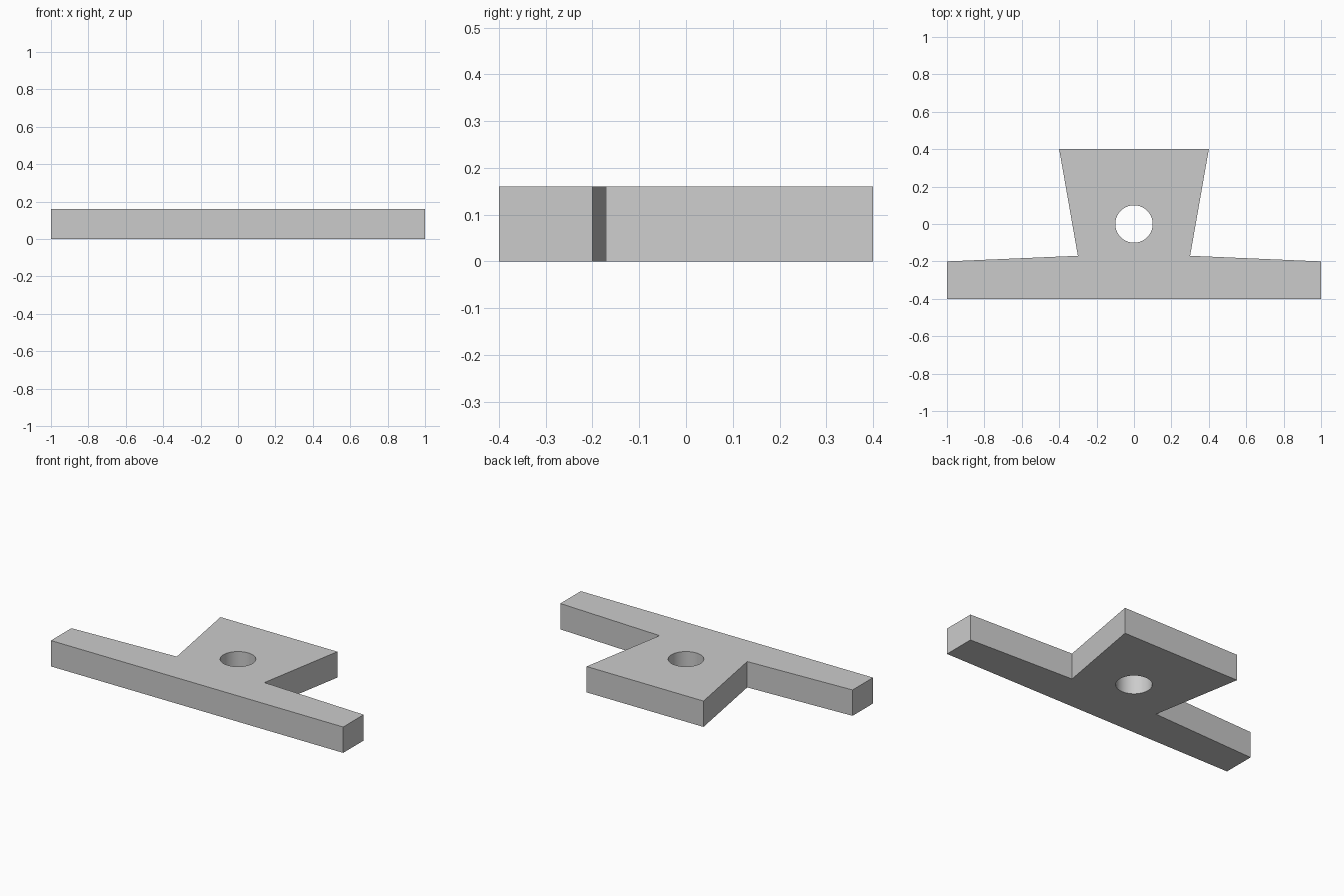
import bpy, bmesh, math

cube = bpy.data.objects.get("Cube")
if cube:
    bpy.data.objects.remove(cube, do_unlink=True)

THICKNESS = 0.16
HOLE_RADIUS = 0.1
HOLE_SIDES = 64

# Plain grey material
grey = bpy.data.materials.new("grey")
grey.use_nodes = True
colour = (0.6, 0.6, 0.6, 1)
grey.diffuse_color = colour
for node in grey.node_tree.nodes:
    if node.type == 'BSDF_PRINCIPLED':
        node.inputs["Base Color"].default_value = colour

# Right half of the outline: crossbar end, inner corner, flared tab
half = [(1, -0.4), (1, -0.2), (0.3, -0.17), (0.4, 0.4)]
outline = half + [(-x, y) for x, y in reversed(half)]
hole = [(HOLE_RADIUS * math.cos(a), HOLE_RADIUS * math.sin(a))
        for a in (2 * math.pi * i / HOLE_SIDES for i in range(HOLE_SIDES))]

# Filled and extruded profile with a round through hole
profile = bpy.data.curves.new("plate_profile", 'CURVE')
profile.dimensions = '2D'
profile.fill_mode = 'BOTH'
profile.extrude = THICKNESS / 2
for loop in (outline, hole):
    spline = profile.splines.new('POLY')
    spline.points.add(len(loop) - 1)
    for point, (x, y) in zip(spline.points, loop):
        point.co = (x, y, 0, 1)
    spline.use_cyclic_u = True

plate = bpy.data.objects.new("t_shaped_plate", profile)
bpy.context.collection.objects.link(plate)
bpy.ops.object.select_all(action='DESELECT')
plate.select_set(True)
bpy.context.view_layer.objects.active = plate
bpy.ops.object.convert(target='MESH')
plate = bpy.context.object

# Weld the caps to the walls and rest the plate on the ground
bm = bmesh.new()
bm.from_mesh(plate.data)
bmesh.ops.remove_doubles(bm, verts=bm.verts[:], dist=0.0001)
bmesh.ops.translate(bm, verts=bm.verts[:], vec=(0, 0, THICKNESS / 2))
bmesh.ops.recalc_face_normals(bm, faces=bm.faces[:])
bm.to_mesh(plate.data)
bm.free()

plate.data.materials.clear()
plate.data.materials.append(grey)
bpy.ops.object.shade_smooth_by_angle(angle=math.radians(30))
# Keep every straight wall flat, including the shallow corners
for face in plate.data.polygons:
    face.use_smooth = face.center.xy.length < HOLE_RADIUS * 1.01 and abs(face.normal.z) < 0.5
